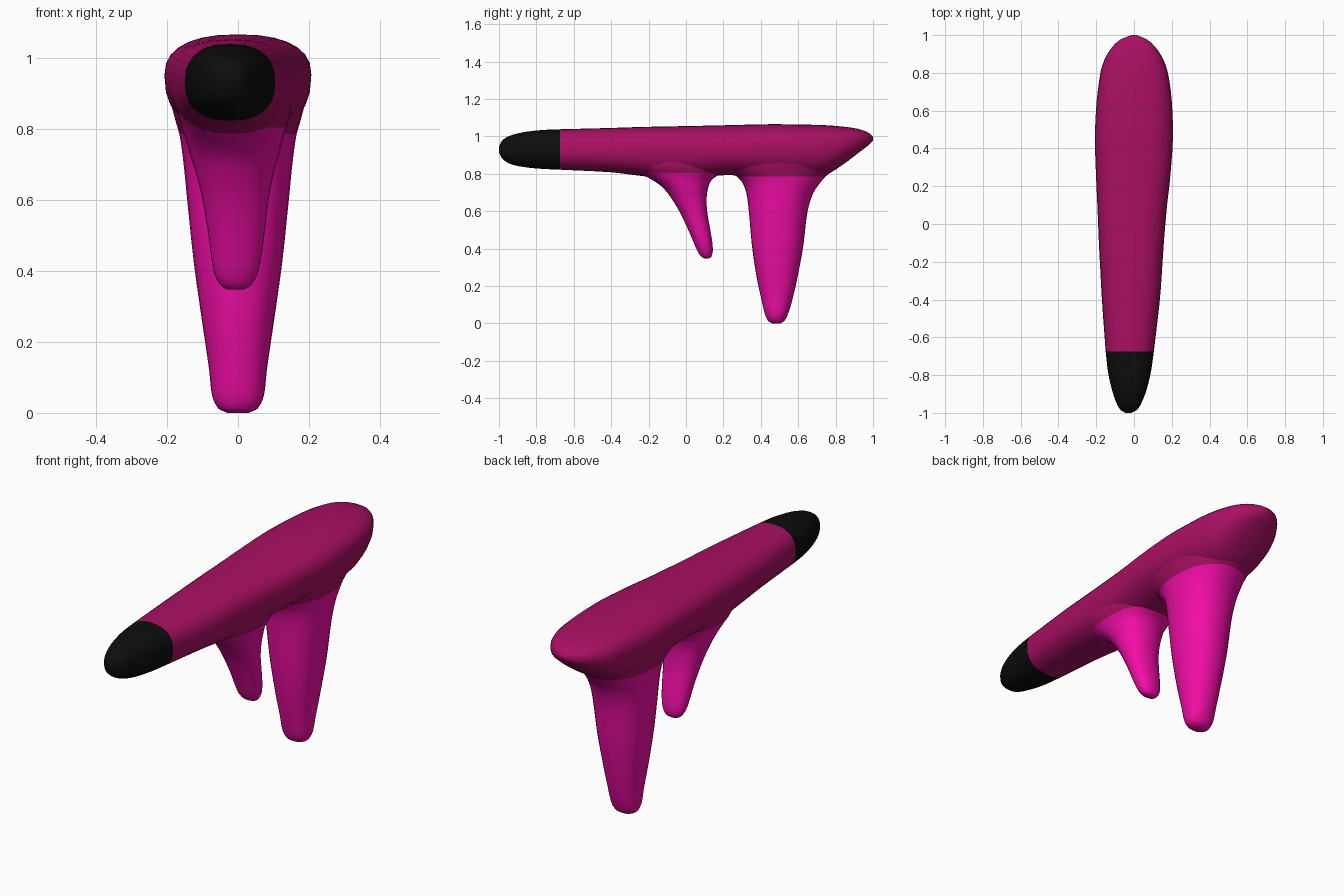
import bpy, bmesh, math

if "Cube" in bpy.data.objects:
    bpy.data.objects.remove(bpy.data.objects["Cube"])


def material(name, rgb):
    m = bpy.data.materials.new(name)
    m.diffuse_color = (*rgb, 1)
    m.use_nodes = True
    m.node_tree.nodes["Principled BSDF"].inputs["Base Color"].default_value = m.diffuse_color
    return m


PLUM = material("plum", (0.40, 0.005, 0.125))
PINK = material("pink", (0.88, 0.004, 0.38))
BLACK = material("black", (0.004, 0.004, 0.004))
SIDES = 28


def power(v, n):
    return math.copysign(abs(v) ** (2 / n), v)


def refine(rows, steps=3):
    """Smooth curve through the section table."""
    out = []
    for i in range(len(rows) - 1):
        a, b = rows[max(i - 1, 0)], rows[i]
        c, d = rows[i + 1], rows[min(i + 2, len(rows) - 1)]
        # Tangents use the first column as the curve parameter
        for s in range(steps):
            t, h = s / steps, c[0] - b[0]
            h00, h10 = 2*t**3 - 3*t*t + 1, t**3 - 2*t*t + t
            h01, h11 = 3*t*t - 2*t**3, t**3 - t*t
            row = [b[0] + h * t]
            for k in range(1, len(b)):
                m0 = (c[k] - a[k]) / (c[0] - a[0])
                m1 = (d[k] - b[k]) / (d[0] - b[0])
                row.append(h00*b[k] + h10*h*m0 + h01*c[k] + h11*h*m1)
            out.append(row)
    return out + [list(rows[-1])]


def loft(name, rings, mat, cap_start=False, cap_end=False):
    bm = bmesh.new()
    loops = [[bm.verts.new(p) for p in r] for r in rings]
    for a, b in zip(loops, loops[1:]):
        for i in range(SIDES):
            j = (i + 1) % SIDES
            bm.faces.new((a[i], a[j], b[j], b[i]))
    if cap_start:
        bm.faces.new(loops[0])
    if cap_end:
        bm.faces.new(loops[-1])
    bmesh.ops.recalc_face_normals(bm, faces=bm.faces)
    # Open strips: make sure the faces look outwards
    mid = sum((v.co for v in loops[1]), loops[1][0].co * 0) / SIDES
    f = loops[1][0].link_faces[0]
    if f.normal.dot(loops[1][0].co - mid) < 0:
        bmesh.ops.reverse_faces(bm, faces=bm.faces)
    me = bpy.data.meshes.new(name)
    bm.to_mesh(me)
    bm.free()
    me.materials.append(mat)
    me.shade_smooth()
    ob = bpy.data.objects.new(name, me)
    bpy.context.collection.objects.link(ob)
    return ob


def body_ring(row):
    y, x0, x1, zb, zm, zt = row
    ring = []
    for i in range(SIDES):
        a = 2 * math.pi * i / SIDES
        c, s = power(math.cos(a), 2.4), power(math.sin(a), 2.4)
        ring.append(((x0 + x1) / 2 + (x1 - x0) / 2 * c, y,
                     zm + s * ((zt - zm) if s > 0 else (zm - zb))))
    return ring


def leg_ring(row):
    z, x0, x1, y0, y1 = row
    ring = []
    for i in range(SIDES):
        a = 2 * math.pi * i / SIDES
        ring.append(((x0 + x1) / 2 + (x1 - x0) / 2 * power(math.cos(a), 2.2),
                     (y0 + y1) / 2 + (y1 - y0) / 2 * power(math.sin(a), 2.2), z))
    return ring


# Barrel sections: y, left, right, bottom, widest height, top
tip = [(-1, -.045, -.015, .915, .93, .945), (-.985, -.07, .015, .885, .93, .975),
       (-.95, -.092, .038, .857, .93, 1.0), (-.88, -.116, .066, .838, .93, 1.02),
       (-.78, -.138, .09, .827, .93, 1.033), (-.675, -.15, .105, .822, .93, 1.038)]
body = [tip[-1], (-.4, -.17, .137, .808, .93, 1.045), (-.25, -.178, .148, .79, .93, 1.05),
        (-.1, -.186, .158, .775, .935, 1.053), (.1, -.194, .175, .785, .94, 1.057),
        (.23, -.2, .19, .793, .945, 1.06), (.45, -.207, .206, .78, .95, 1.065),
        (.62, -.2, .202, .775, .955, 1.063), (.74, -.187, .19, .79, .96, 1.06),
        (.84, -.168, .168, .85, .965, 1.052), (.92, -.128, .126, .91, .98, 1.04),
        (.975, -.075, .072, .952, .985, 1.02), (1, -.015, .015, .978, .988, .998)]
loft("barrel_tip", [body_ring(r) for r in refine(tip)], BLACK, cap_start=True)
loft("barrel_body", [body_ring(r) for r in refine(body)], PLUM, cap_end=True)

# Leg sections: z, left, right, front, back
grip = [(0, -.03, .03, .46, .505), (.012, -.055, .055, .44, .525),
        (.05, -.073, .073, .422, .545), (.12, -.081, .081, .405, .567),
        (.25, -.1, .1, .377, .597), (.42, -.124, .124, .352, .628),
        (.6, -.143, .143, .336, .65), (.7, -.153, .153, .322, .682),
        (.755, -.16, .16, .3, .72), (.785, -.165, .165, .272, .745)]
grip_flare = [grip[-1], (.83, -.178, .178, .2, .80), (.88, -.19, .19, .16, .855),
              (.94, -.195, .195, .15, .89)]
trigger = [(.347, -.03, .015, .1, .122), (.356, -.046, .034, .082, .135),
           (.385, -.064, .052, .062, .143), (.43, -.074, .064, .042, .141),
           (.5, -.083, .074, .012, .13), (.6, -.1, .086, -.036, .113),
           (.68, -.12, .102, -.086, .111), (.73, -.136, .116, -.128, .12),
           (.77, -.148, .126, -.185, .14), (.803, -.16, .136, -.25, .19)]
trigger_flare = [trigger[-1], (.84, -.168, .148, -.3, .22), (.9, -.172, .15, -.32, .23)]
loft("grip", [leg_ring(r) for r in refine(grip)], PINK, cap_start=True)
loft("grip_flare", [leg_ring(r) for r in refine(grip_flare)], PLUM)
loft("trigger", [leg_ring(r) for r in refine(trigger)], PINK, cap_start=True)
loft("trigger_flare", [leg_ring(r) for r in refine(trigger_flare)], PLUM)
